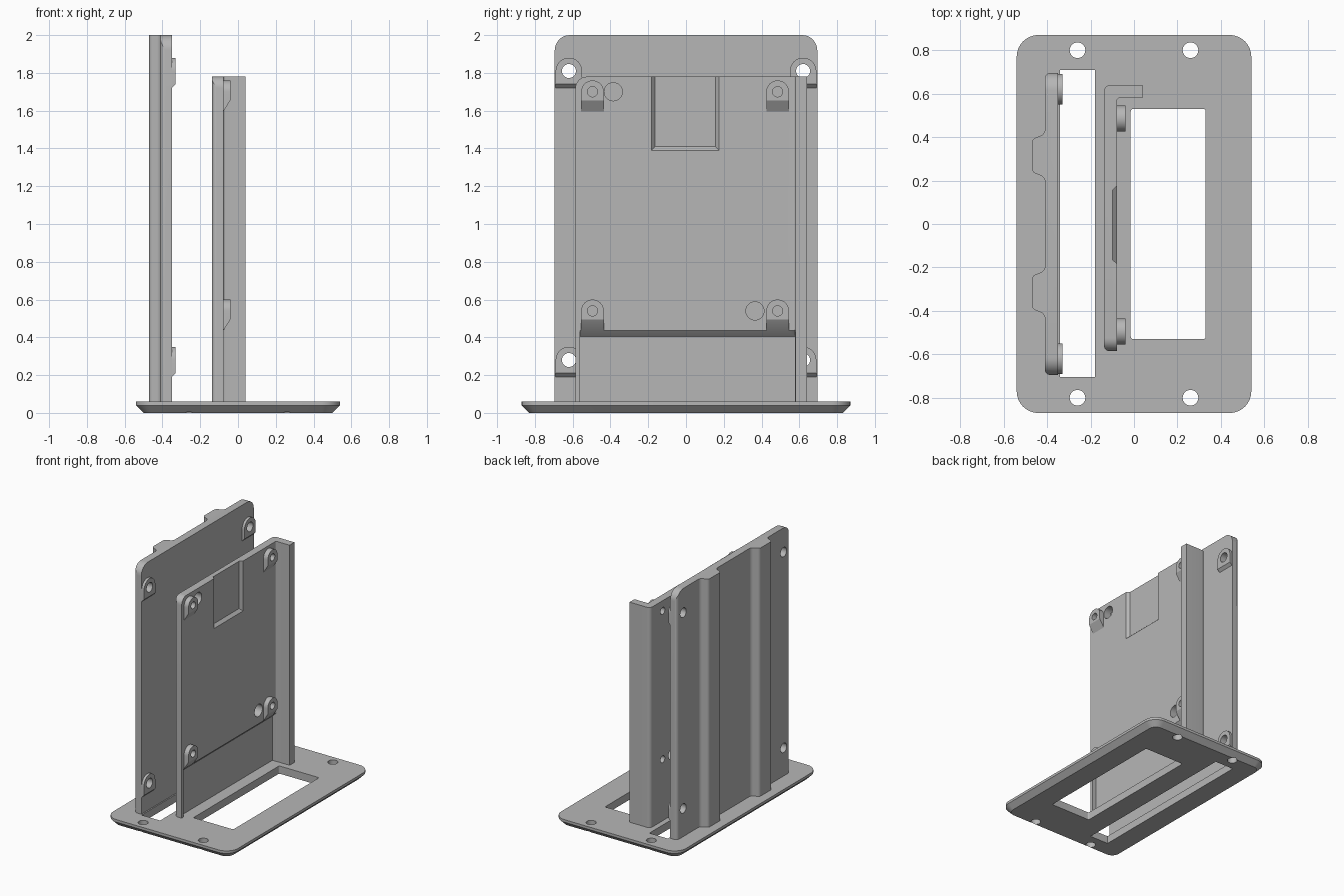
import bpy, bmesh, math
from mathutils import Vector

if "Cube" in bpy.data.objects:
    bpy.data.objects.remove(bpy.data.objects["Cube"], do_unlink=True)

grey = bpy.data.materials.new("matte_grey")
grey.use_nodes = True
grey.diffuse_color = (0.47, 0.47, 0.47, 1)
grey.node_tree.nodes["Principled BSDF"].inputs["Base Color"].default_value = (0.47, 0.47, 0.47, 1)


def fillet(pts, radii, steps=8):
    """Round the corners of a closed 2D outline with circular arcs."""
    out = []
    for i, (p, r) in enumerate(zip(pts, radii)):
        p = Vector(p)
        a = (Vector(pts[i - 1]) - p).normalized()
        b = (Vector(pts[(i + 1) % len(pts)]) - p).normalized()
        if r == 0:
            out.append(p)
            continue
        half = a.angle(b) / 2
        w, cut = math.sin(half), r / math.tan(half)
        for k in range(steps + 1):
            t = k / steps
            c0, c1, c2 = (1 - t) ** 2, 2 * w * t * (1 - t), t * t
            out.append(((p + a * cut) * c0 + p * c1 + (p + b * cut) * c2) / (c0 + c1 + c2))
    return out


def rect(u0, u1, v0, v1, radii=(0, 0, 0, 0)):
    return fillet([(u0, v0), (u1, v0), (u1, v1), (u0, v1)], radii)


def circle(u, v, r, n=32):
    return [(u + r * math.cos(math.tau * k / n), v + r * math.sin(math.tau * k / n)) for k in range(n)]


def loft(name, axis, rings):
    """Solid through matching outlines; each ring is (position on axis, outline)."""
    bm = bmesh.new()
    place = (lambda d, u, v: (u, v, d)) if axis == "z" else (lambda d, u, v: (d, u, v))
    loops = [[bm.verts.new(place(d, *p)) for p in outline] for d, outline in rings]
    bm.faces.new(loops[0][::-1])
    bm.faces.new(loops[-1])
    for lo, hi in zip(loops, loops[1:]):
        for i in range(len(lo)):
            j = (i + 1) % len(lo)
            bm.faces.new((lo[i], lo[j], hi[j], hi[i]))
    bmesh.ops.recalc_face_normals(bm, faces=bm.faces)
    mesh = bpy.data.meshes.new(name)
    bm.to_mesh(mesh)
    bm.free()
    obj = bpy.data.objects.new(name, mesh)
    bpy.context.collection.objects.link(obj)
    mesh.materials.append(grey)
    return obj


def prism(name, axis, d0, d1, outline):
    return loft(name, axis, [(d0, outline), (d1, outline)])


def combine(target, tool, operation):
    mod = target.modifiers.new("combine", "BOOLEAN")
    mod.operation, mod.solver, mod.object = operation, "EXACT", tool
    bpy.context.view_layer.objects.active = target
    bpy.ops.object.modifier_apply(modifier=mod.name)
    bpy.data.objects.remove(tool, do_unlink=True)


def add_boss(panel, y, z, face, height, r, drop, slope, hole):
    """Arched screw boss with a sloped underside and a through hole."""
    def arch(bottom):
        top = [(y + r * math.cos(math.pi * k / 16), z + r * math.sin(math.pi * k / 16)) for k in range(17)]
        return [(y - r, bottom), (y + r, bottom)] + top
    low = z - drop
    boss = loft("boss", "x", [(face - 0.02, arch(low)), (face, arch(low)),
                              (face + height, arch(low + slope))])
    combine(panel, boss, "UNION")
    combine(panel, prism("hole", "x", face - 0.2, face + 0.2, circle(y, z, hole)), "DIFFERENCE")


def finish(obj):
    bpy.ops.object.select_all(action="DESELECT")
    obj.select_set(True)
    bpy.context.view_layer.objects.active = obj
    bpy.ops.object.shade_smooth_by_angle(angle=math.radians(28))


# Base plate with chamfered underside, slot, window and corner holes
foot = rect(-0.5, 0.5, -0.83, 0.83, (0.06,) * 4)
full = rect(-0.54, 0.54, -0.87, 0.87, (0.1,) * 4)
base = loft("base_plate", "z", [(0, foot), (0.04, full), (0.06, full)])
openings = [rect(-0.34, -0.18, -0.705, 0.71), rect(-0.015, 0.33, -0.53, 0.53, (0.012,) * 4)]
openings += [circle(sx * 0.26, sy * 0.8, 0.036) for sx in (-1, 1) for sy in (-1, 1)]
for outline in openings:
    combine(base, prism("opening", "z", -0.1, 0.2, outline), "DIFFERENCE")

# Tall panel: plan outline with two rounded ribs on its outer face
plan = [(-0.35, -0.695), (-0.35, 0.695), (-0.41, 0.695)]
radii = [0, 0, 0.025]
for mid in (0.315, -0.315):
    plan += [(-0.41, mid + 0.1), (-0.47, mid + 0.075), (-0.47, mid - 0.075), (-0.41, mid - 0.1)]
    radii += [0.03, 0.025, 0.025, 0.03]
plan.append((-0.41, -0.695))
radii.append(0.025)
tall = prism("tall_panel", "z", 0.03, 2.0, fillet(plan, radii))
combine(tall, prism("trim", "x", -0.6, -0.2, rect(-0.695, 0.695, 0, 2.0, (0, 0, 0.08, 0.08))), "INTERSECT")
for y in (-0.62, 0.62):
    for z in (0.28, 1.81):
        add_boss(tall, y, z, -0.35, 0.02, 0.07, 0.09, 0.02, 0.037)

# Short panel: L-shaped plan with a side flange
plan = [(-0.138, -0.585), (-0.078, -0.585), (-0.078, 0.58), (0.04, 0.58), (0.04, 0.64), (-0.138, 0.64)]
short = prism("short_panel", "z", 0.03, 1.78, fillet(plan, [0.025, 0, 0.012, 0, 0, 0.03]))
combine(short, prism("trim", "x", -0.3, 0.2, rect(-0.585, 0.64, 0, 1.78, (0, 0, 0, 0.06))), "INTERSECT")

# Recess along the foot and pocket at the top edge
combine(short, loft("recess", "x", [(-0.108, rect(-0.56, 0.578, 0, 0.405)),
                                    (-0.068, rect(-0.56, 0.578, 0, 0.445))]), "DIFFERENCE")
combine(short, loft("pocket", "x", [(-0.1, rect(-0.163, 0.155, 1.41, 1.9)),
                                    (-0.07, rect(-0.191, 0.183, 1.382, 1.9))]), "DIFFERENCE")

# Screw bosses and the two larger cable holes
for y in (-0.495, 0.485):
    for z in (0.54, 1.70):
        add_boss(short, y, z, -0.078, 0.038, 0.06, 0.105, 0.06, 0.027)
for y, z in ((-0.385, 1.70), (0.365, 0.54)):
    combine(short, prism("hole", "x", -0.3, 0.1, circle(y, z, 0.048)), "DIFFERENCE")

for part in (base, tall, short):
    finish(part)
